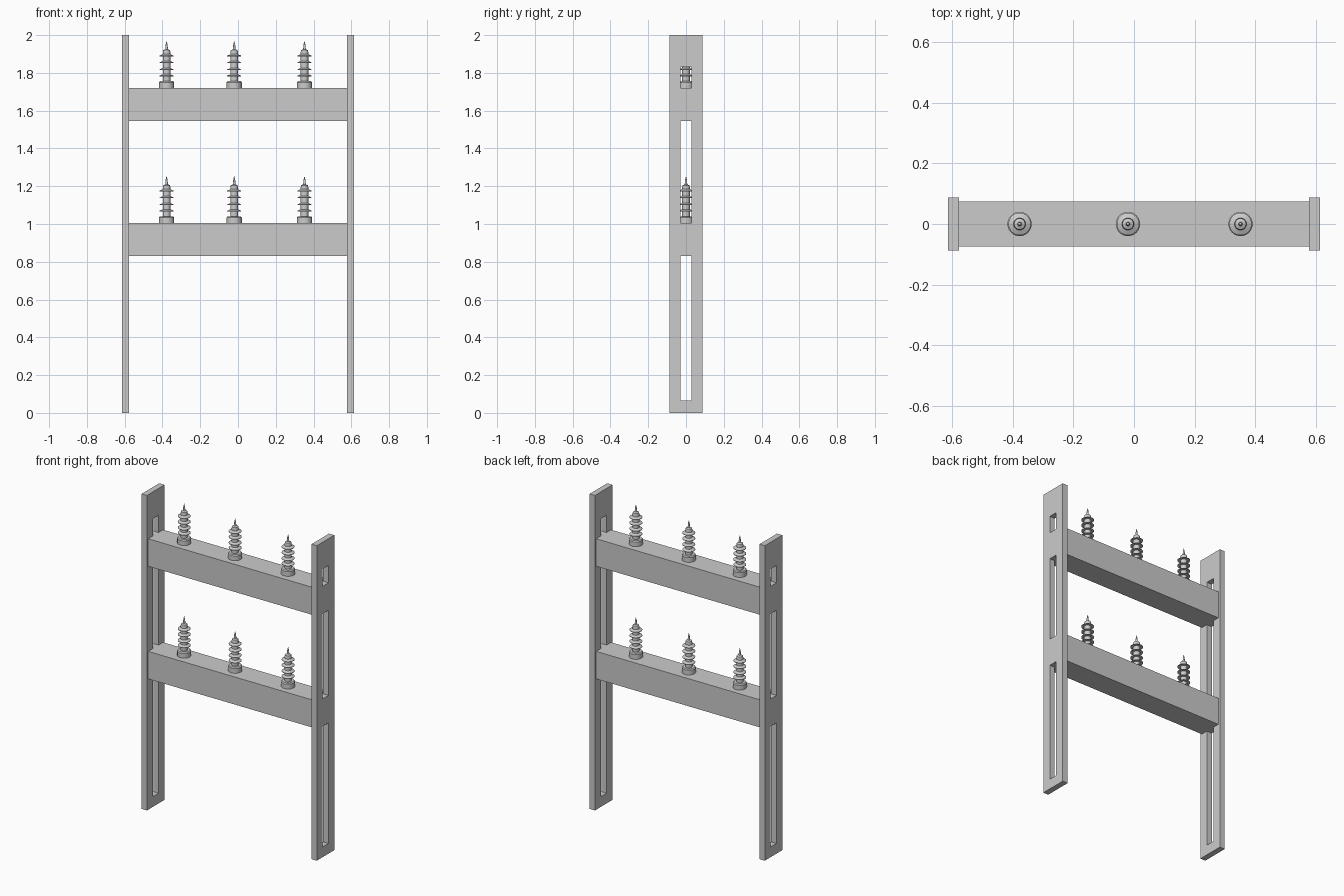
import bpy
import bmesh
import math

cube = bpy.data.objects.get("Cube")
if cube:
    bpy.data.objects.remove(cube, do_unlink=True)

grey = bpy.data.materials.new("light grey")
grey.use_nodes = True
colour = (0.6, 0.6, 0.6, 1)
grey.diffuse_color = colour
grey.node_tree.nodes["Principled BSDF"].inputs["Base Color"].default_value = colour

BEAMS = {"lower": (0.83, 1.005), "upper": (1.545, 1.72)}
POST_IN, POST_OUT, POST_Y, SLOT_Y = 0.578, 0.615, 0.088, 0.029


def add_object(name, bm):
    bmesh.ops.recalc_face_normals(bm, faces=bm.faces[:])
    mesh = bpy.data.meshes.new(name)
    bm.to_mesh(mesh)
    bm.free()
    mesh.materials.append(grey)
    obj = bpy.data.objects.new(name, mesh)
    bpy.context.collection.objects.link(obj)
    return obj


def slotted_post(name, side):
    """Upright plate laid out as cells; open cells form the slots."""
    ys = [-POST_Y, -SLOT_Y, SLOT_Y, POST_Y]
    zs = [0, 0.065, *BEAMS["lower"], *BEAMS["upper"], 1.83, 2]
    bm = bmesh.new()
    grid = [[bm.verts.new((side * POST_IN, y, z)) for y in ys] for z in zs]
    for r in range(len(zs) - 1):
        for c in range(3):
            if c == 1 and r % 2 == 1:
                continue
            bm.faces.new((grid[r][c], grid[r][c + 1],
                          grid[r + 1][c + 1], grid[r + 1][c]))
    result = bmesh.ops.extrude_face_region(bm, geom=bm.faces[:], use_keep_orig=True)
    moved = [v for v in result["geom"] if isinstance(v, bmesh.types.BMVert)]
    bmesh.ops.translate(bm, verts=moved, vec=(side * (POST_OUT - POST_IN), 0, 0))
    return add_object(name, bm)


def beam(name, z0, z1):
    bm = bmesh.new()
    bmesh.ops.create_cube(bm, size=1)
    bmesh.ops.scale(bm, verts=bm.verts, vec=(2 * POST_IN, 0.15, z1 - z0))
    bmesh.ops.translate(bm, verts=bm.verts, vec=(0, 0, (z0 + z1) / 2))
    return add_object(name, bm)


def insulator(name, x, z):
    """Lathed base cup, column with sloping sheds, cap and spike."""
    core = 0.02
    profile = [(0, 0), (0.04, 0), (0.04, 0.03), (0.035, 0.036), (core, 0.036)]
    for shed in (0.062, 0.095, 0.132, 0.168):
        profile += [(core, shed), (0.037, shed), (0.037, shed + 0.003),
                    (core, shed + 0.011)]
    profile += [(core, 0.19), (0.018, 0.2), (0.007, 0.205), (0.005, 0.23), (0, 0.25)]
    bm = bmesh.new()
    verts = [bm.verts.new((r, 0, h)) for r, h in profile]
    edges = [bm.edges.new(pair) for pair in zip(verts, verts[1:])]
    bmesh.ops.spin(bm, geom=verts + edges, cent=(0, 0, 0), axis=(0, 0, 1),
                   angle=math.tau, steps=32)
    bmesh.ops.remove_doubles(bm, verts=bm.verts[:], dist=0.0001)
    obj = add_object(name, bm)
    obj.location = (x, 0, z)
    bpy.ops.object.select_all(action="DESELECT")
    obj.select_set(True)
    bpy.context.view_layer.objects.active = obj
    bpy.ops.object.shade_smooth_by_angle(angle=math.radians(30))


# Uprights
slotted_post("left_post", 1)
slotted_post("right_post", -1)

# Crossbeams, each carrying three insulators
for level, (bottom, top) in BEAMS.items():
    beam(level + "_crossbeam", bottom, top)
    for place, x in (("right", -0.378), ("middle", -0.02), ("left", 0.352)):
        insulator(f"{level}_{place}_insulator", x, top)
